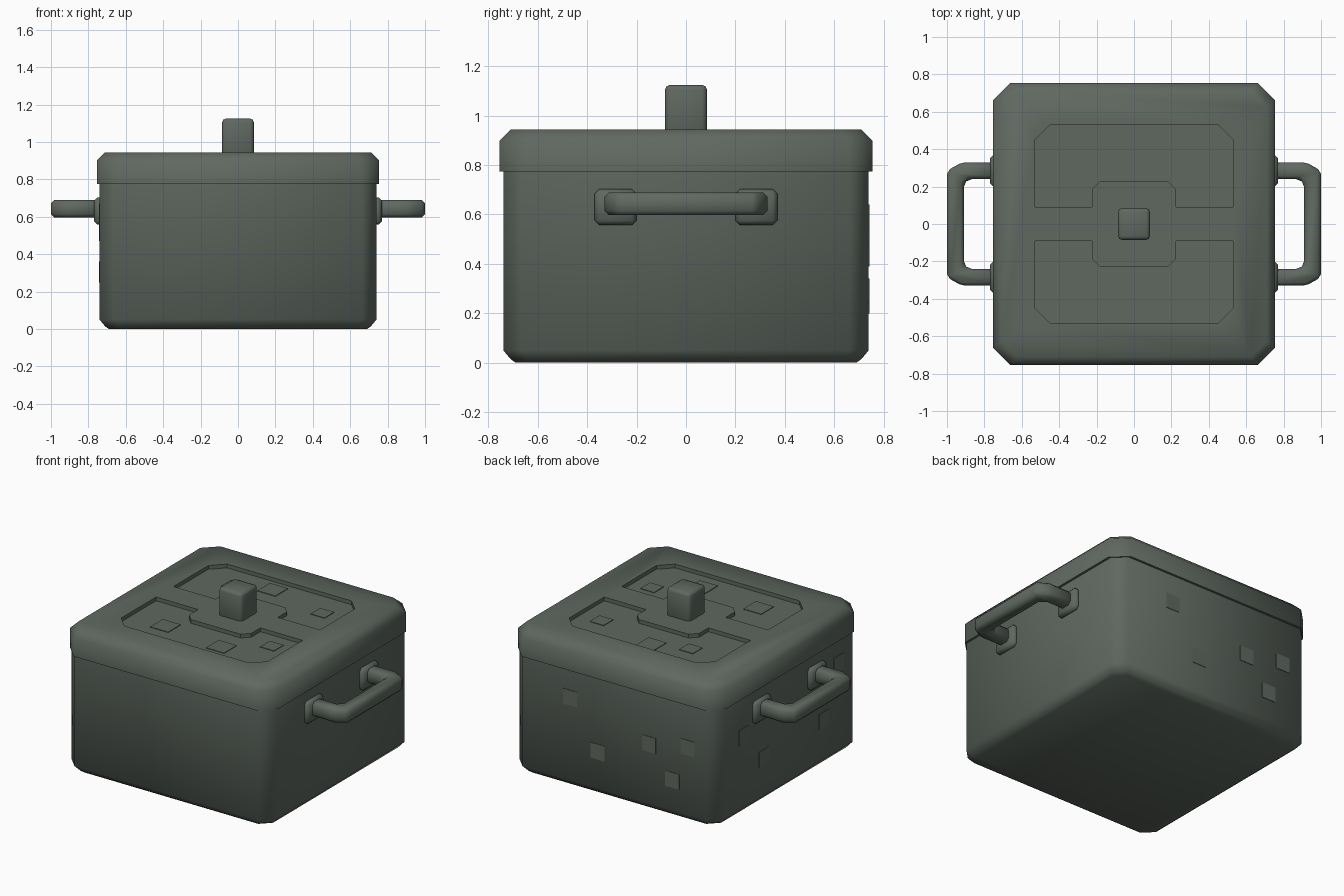
import bpy, bmesh, math
from mathutils import Vector

cube = bpy.data.objects.get("Cube")
if cube:
    bpy.data.objects.remove(cube, do_unlink=True)

# Single enamel colour
enamel = bpy.data.materials.new("grey_green_enamel")
enamel.use_nodes = True
COLOUR = (0.115, 0.14, 0.118, 1)
enamel.diffuse_color = COLOUR
bsdf = enamel.node_tree.nodes["Principled BSDF"]
bsdf.inputs["Base Color"].default_value = COLOUR
bsdf.inputs["Roughness"].default_value = 0.6


def finish(name, bm, bevel=0.0, segments=1, smooth=60):
    bmesh.ops.recalc_face_normals(bm, faces=bm.faces)
    if bevel:
        bmesh.ops.bevel(bm, geom=bm.edges[:], offset=bevel, segments=segments,
                        affect='EDGES', profile=0.5)
    mesh = bpy.data.meshes.new(name)
    bm.to_mesh(mesh)
    bm.free()
    mesh.materials.append(enamel)
    obj = bpy.data.objects.new(name, mesh)
    bpy.context.collection.objects.link(obj)
    if smooth:
        bpy.ops.object.select_all(action='DESELECT')
        obj.select_set(True)
        bpy.context.view_layer.objects.active = obj
        bpy.ops.object.shade_smooth_by_angle(angle=math.radians(smooth))
    return obj


def octagon(half, cut):
    """Square outline with chamfered corners."""
    a = half - cut
    return [(half, -a), (half, a), (a, half), (-a, half),
            (-half, a), (-half, -a), (-a, -half), (a, -half)]


def loft(name, rings):
    """Stack chamfered squares given as (z, half width, corner cut)."""
    bm = bmesh.new()
    loops = [[bm.verts.new((x, y, z)) for x, y in octagon(h, c)] for z, h, c in rings]
    for low, high in zip(loops, loops[1:]):
        for i in range(len(low)):
            j = (i + 1) % len(low)
            bm.faces.new((low[i], low[j], high[j], high[i]))
    bm.faces.new(loops[0][::-1])
    bm.faces.new(loops[-1])
    return finish(name, bm)


def prism(name, outline, z0, z1, bevel=0.0, smooth=60):
    """Extrude a plan outline upward."""
    bm = bmesh.new()
    face = bm.faces.new([bm.verts.new((x, y, z0)) for x, y in outline])
    top = bmesh.ops.extrude_face_region(bm, geom=[face])["geom"]
    bmesh.ops.translate(bm, vec=(0, 0, z1 - z0),
                        verts=[v for v in top if isinstance(v, bmesh.types.BMVert)])
    return finish(name, bm, bevel, 1, smooth)


def box(name, centre, size, bevel=0.0, segments=1, smooth=60):
    bm = bmesh.new()
    bmesh.ops.create_cube(bm, size=1)
    for v in bm.verts:
        v.co = Vector(centre) + v.co * Vector(size)
    return finish(name, bm, bevel, segments, smooth)


# Pot body and lid
loft("pot_body", [(0, 0.69, 0.06), (0.014, 0.71, 0.07), (0.05, 0.74, 0.075), (0.78, 0.74, 0.075)])
lid = loft("lid", [(0.775, 0.755, 0.095), (0.90, 0.755, 0.095), (0.945, 0.71, 0.085)])

# Two sunken lid panels, notched around the knob
RECESS = 0.92
half_outline = [(0.53, 0.09), (0.53, 0.45), (0.45, 0.53)]
notch = [(0.18, 0.23), (0.225, 0.185), (0.225, 0.09)]
panel = half_outline + [(-x, y) for x, y in half_outline[::-1]]
panel += [(-x, y) for x, y in notch[::-1]] + notch
for side in (1, -1):
    cutter = prism("panel_cutter", [(x, side * y) for x, y in panel], RECESS, 1.0, 0, 0)
    cutter.hide_render = True
    cut = lid.modifiers.new("panel_recess", 'BOOLEAN')
    cut.operation = 'DIFFERENCE'
    cut.solver = 'EXACT'
    cut.object = cutter
    bpy.context.view_layer.objects.active = lid
    bpy.ops.object.modifier_apply(modifier=cut.name)
    bpy.data.objects.remove(cutter, do_unlink=True)

# Knob
box("lid_knob", (0, 0, 1.025), (0.17, 0.17, 0.20), 0.02, 2)

# Side handles with mounting plates
outer = [(0.75, 0.33), (0.92, 0.33), (1.0, 0.285)]
inner = [(0.91, 0.215), (0.885, 0.24), (0.75, 0.24)]
grip = outer + [(x, -y) for x, y in outer[::-1]]
grip += [(x, -y) for x, y in inner[::-1]] + inner
for side, word in ((1, "left"), (-1, "right")):
    prism(word + "_handle", [(side * x, y) for x, y in grip], 0.597, 0.69, 0.018)
    for y, end in ((-0.285, "front"), (0.285, "back")):
        box(f"{word}_{end}_handle_plate", (side * 0.745, y, 0.63), (0.05, 0.17, 0.145), 0.018)

# Thin worn patches on the lid panels, right wall and back wall
for x, y, s in ((-0.28, 0.35, 0.1), (-0.05, 0.43, 0.13), (0.38, 0.33, 0.1),
                (-0.28, -0.35, 0.13), (0.16, -0.4, 0.13), (0.4, -0.22, 0.1)):
    box("lid_patch", (x, y, RECESS), (s, s, 0.008), 0, 1, 0)
for y, z in ((0.46, 0.52), (0.25, 0.3), (-0.37, 0.31), (-0.52, 0.62)):
    box("right_wall_patch", (-0.74, y, z), (0.006, 0.1, 0.1), 0, 1, 0)
for x, z in ((0.32, 0.59), (0.12, 0.29), (-0.25, 0.44), (-0.53, 0.49), (-0.42, 0.25)):
    box("back_wall_patch", (x, 0.74, z), (0.1, 0.006, 0.1), 0, 1, 0)
